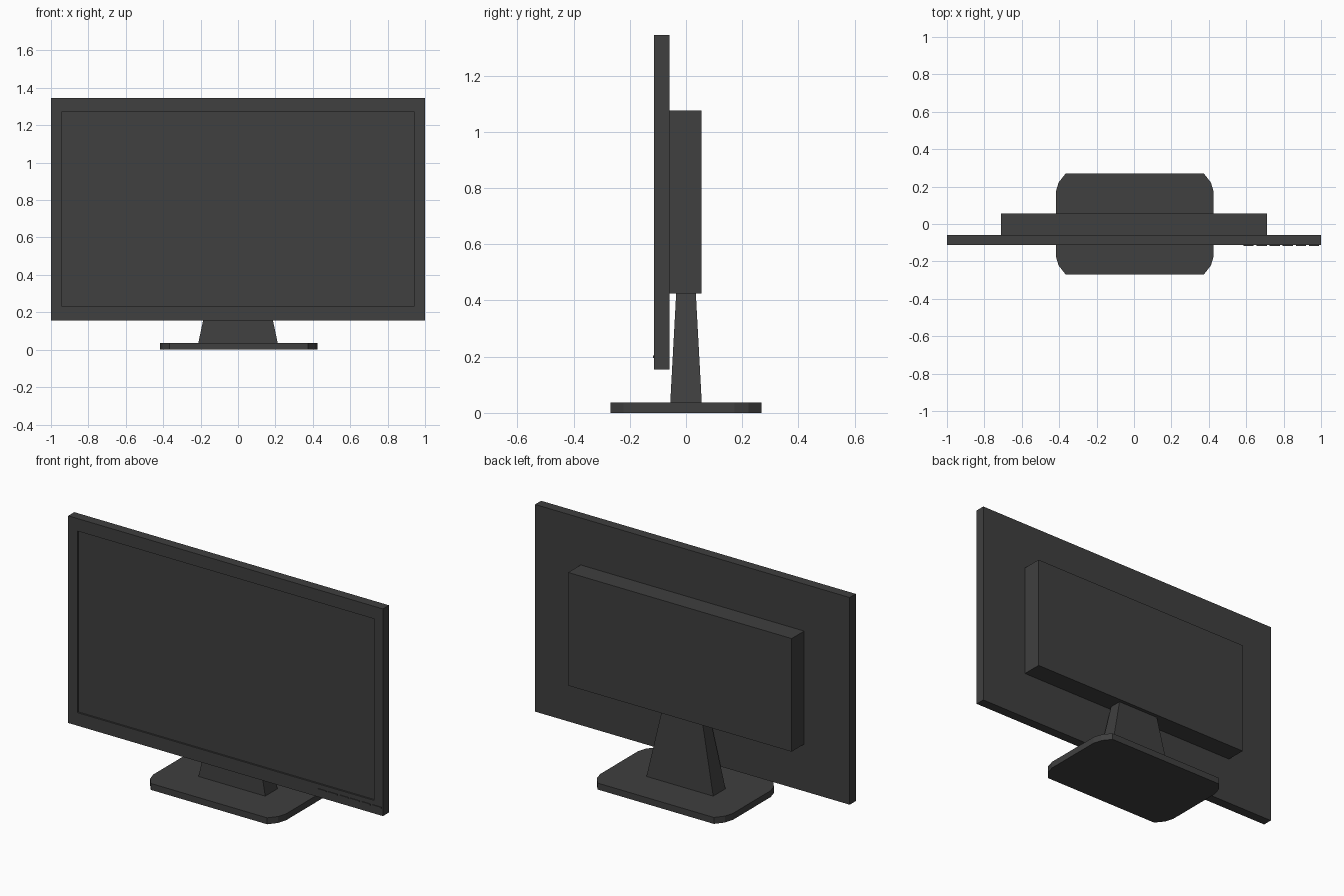
import bpy, bmesh
from mathutils import Vector

if "Cube" in bpy.data.objects:
    bpy.data.objects.remove(bpy.data.objects["Cube"])

dark = bpy.data.materials.new("dark_plastic")
dark.diffuse_color = (0.05, 0.05, 0.05, 1)
dark.use_nodes = True
dark.node_tree.nodes["Principled BSDF"].inputs["Base Color"].default_value = dark.diffuse_color


def finish(name, bm):
    bmesh.ops.recalc_face_normals(bm, faces=bm.faces)
    mesh = bpy.data.meshes.new(name)
    bm.to_mesh(mesh)
    bm.free()
    mesh.materials.append(dark)
    obj = bpy.data.objects.new(name, mesh)
    bpy.context.collection.objects.link(obj)
    return obj


def box_mesh(lo, hi):
    lo, hi = Vector(lo), Vector(hi)
    bm = bmesh.new()
    bmesh.ops.create_cube(bm, size=1)
    for v in bm.verts:
        for i in range(3):
            v.co[i] = hi[i] if v.co[i] > 0 else lo[i]
    bm.normal_update()
    return bm


# display panel with a shallow recessed screen
bm = box_mesh((-1, -0.113, 0.155), (1, -0.058, 1.345))
front = min(bm.faces, key=lambda f: f.calc_center_median().y)
bmesh.ops.inset_individual(bm, faces=[front], thickness=0.06)
for v in front.verts:
    v.co.x = 0.942 if v.co.x > 0 else -0.942
    v.co.z = 1.273 if v.co.z > 0.75 else 0.23
screen = bmesh.ops.extrude_discrete_faces(bm, faces=[front])["faces"][0]
bmesh.ops.translate(bm, verts=screen.verts, vec=(0, 0.01, 0))
finish("display_panel", bm)

# electronics housing on the back
finish("rear_housing", box_mesh((-0.71, -0.058, 0.425), (0.71, 0.055, 1.075)))

# neck tapering towards the housing
bm = box_mesh((-0.212, -0.056, 0.037), (0.212, 0.056, 0.425))
for v in bm.verts:
    if v.co.z > 0.2:
        v.co.x *= 0.13 / 0.212
        v.co.y *= 0.035 / 0.056
finish("stand_neck", bm)

# foot plate with two-step cut corners
quarter = [(0.422, 0.172), (0.407, 0.222), (0.37, 0.269)]
outline = []
for sx, sy in ((1, 1), (-1, 1), (-1, -1), (1, -1)):
    pts = [(x * sx + 0.004, y * sy) for x, y in quarter]
    outline += pts if sx * sy > 0 else pts[::-1]
bm = bmesh.new()
bottom = bm.faces.new([bm.verts.new((x, y, 0)) for x, y in outline])
top = bmesh.ops.extrude_face_region(bm, geom=[bottom], use_keep_orig=True)["geom"]
bmesh.ops.translate(bm, verts=[g for g in top if isinstance(g, bmesh.types.BMVert)],
                    vec=(0, 0, 0.037))
finish("foot_plate", bm)

# row of slim control buttons on the lower right bezel
for i in range(6):
    x = 0.585 + i * 0.07
    finish(f"control_button_{i + 1}",
           box_mesh((x, -0.117, 0.196), (x + 0.055, -0.112, 0.204)))
